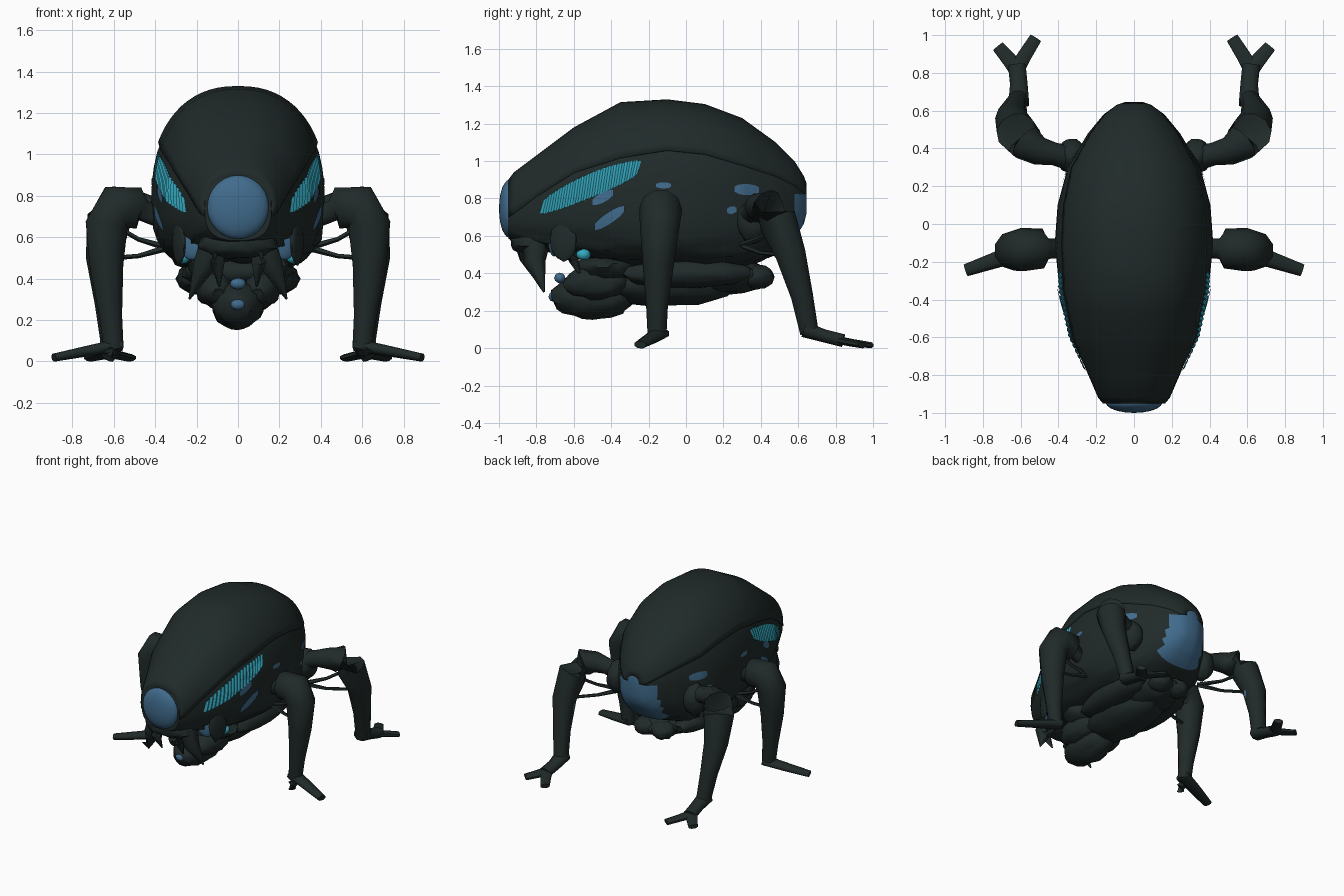
import bpy, bmesh, math, random
from mathutils import Vector

if "Cube" in bpy.data.objects:
    bpy.data.objects.remove(bpy.data.objects["Cube"])

random.seed(4)


def material(name, rgb):
    m = bpy.data.materials.new(name)
    m.diffuse_color = (*rgb, 1)
    m.use_nodes = True
    m.node_tree.nodes["Principled BSDF"].inputs["Base Color"].default_value = m.diffuse_color
    return m


DARK = material("dark green grey", (0.0145, 0.0235, 0.0225))
BLUE = material("steel blue", (0.052, 0.148, 0.265))
CYAN = material("bright cyan", (0.035, 0.40, 0.53))


def make(name, verts, faces, mats, mirror=False, angle=50):
    me = bpy.data.meshes.new(name)
    me.from_pydata([tuple(v) for v in verts], [], faces)
    bm = bmesh.new()
    bm.from_mesh(me)
    bmesh.ops.recalc_face_normals(bm, faces=bm.faces)
    bm.to_mesh(me)
    bm.free()
    ob = bpy.data.objects.new(name, me)
    bpy.context.collection.objects.link(ob)
    for m in mats:
        me.materials.append(m)
    bpy.ops.object.select_all(action='DESELECT')
    ob.select_set(True)
    bpy.context.view_layer.objects.active = ob
    bpy.ops.object.shade_smooth_by_angle(angle=math.radians(angle))
    if mirror:
        ob.modifiers.new("mirror", 'MIRROR').use_axis[0] = True
    return ob


def bridge(n_rings, n, closed=True):
    return [(i * n + j, i * n + (j + 1) % n, (i + 1) * n + (j + 1) % n, (i + 1) * n + j)
            for i in range(n_rings - 1) for j in range(n if closed else n - 1)]


# Body profile: y, half width, widest height, top, bottom, carapace edge height
PROFILE = [
    (-0.95, 0.165, 0.74, 0.90, 0.58, 0.70), (-0.92, 0.19, 0.74, 0.94, 0.57, 0.72),
    (-0.80, 0.245, 0.75, 1.03, 0.53, 0.81), (-0.60, 0.345, 0.76, 1.18, 0.48, 0.94),
    (-0.35, 0.405, 0.77, 1.315, 0.43, 1.02), (-0.10, 0.43, 0.77, 1.33, 0.41, 1.06),
    (0.10, 0.415, 0.77, 1.305, 0.41, 1.04), (0.30, 0.36, 0.77, 1.23, 0.42, 0.98),
    (0.48, 0.25, 0.78, 1.10, 0.49, 0.92), (0.58, 0.165, 0.79, 1.00, 0.58, 0.87),
    (0.63, 0.095, 0.80, 0.92, 0.66, 0.83), (0.645, 0.05, 0.82, 0.88, 0.72, 0.83)]
N_TOP, N_BOT, INNER = 2.3, 2.8, 0.975


def section(y):
    for a, b in zip(PROFILE, PROFILE[1:]):
        if y <= b[0]:
            t = max(0, (y - a[0]) / (b[0] - a[0]))
            return [p + (q - p) * t for p, q in zip(a, b)][1:]
    return PROFILE[-1][1:]


def ring_point(y, a, f=1.0):
    hw, zc, top, bot, _ = section(y)
    n = N_TOP if math.sin(a) > 0 else N_BOT
    c, s = math.cos(a), math.sin(a)
    h = top - zc if s > 0 else zc - bot
    return Vector((f * hw * math.copysign(abs(c) ** (2 / n), c), y,
                   zc + f * h * math.copysign(abs(s) ** (2 / n), s)))


def surface_x(y, z):
    hw, zc, top, bot, _ = section(y)
    n, h = (N_TOP, top - zc) if z > zc else (N_BOT, zc - bot)
    return INNER * hw * max(0, 1 - (abs(z - zc) / (h * INNER)) ** n) ** (1 / n)


# Inner body with slightly rough underside and a rear window chosen by position
ys = sorted({p[0] for p in PROFILE} | {-0.7, -0.47, -0.22, 0.0, 0.2, 0.4, 0.44, 0.53, 0.555, 0.61})
SEG = 48
verts = [ring_point(y, math.tau * j / SEG, INNER) for y in ys for j in range(SEG)]
for v in verts:
    if v.z < 0.62 and -0.9 < v.y < 0.42:
        v += Vector([random.uniform(-0.012, 0.012) for _ in range(3)])
faces = bridge(len(ys), SEG) + [tuple(range(SEG)), tuple(range((len(ys) - 1) * SEG, len(ys) * SEG))]
body = make("body", verts, faces, [DARK, BLUE])
for p in body.data.polygons:
    x, y, z = p.center
    if y > 0.58 and z < 0.83 or y > 0.48 and abs(x) < 0.17 and z < 0.7:
        p.material_index = 1

# Carapace over the back, with a raised rim
ARC = 25
verts = []
for y in ys:
    hw, zc, top, bot, edge = section(y)
    if edge > zc:
        a0 = math.asin(min(1, (edge - zc) / (top - zc)) ** (N_TOP / 2))
    else:
        a0 = -math.asin(((zc - edge) / (zc - bot)) ** (N_BOT / 2))
    verts += [ring_point(y, a0 + (math.pi - 2 * a0) * j / (ARC - 1)) for j in range(ARC)]
shell = make("carapace", verts, bridge(len(ys), ARC, False), [DARK])
sol = shell.modifiers.new("thickness", 'SOLIDIFY')
sol.thickness, sol.offset = 0.02, -1


# Plates that follow the side of the body
def side_plate(name, centre_line, half, mat, cols=6, pleat=0.0, lift=0.006):
    rows, verts = 5, []
    (y0, z0), (y1, z1), bulge = centre_line
    for i in range(cols + 1):
        t = i / cols
        w = half * (0.5 + 0.5 * math.sin(math.pi * min(1, max(0, t))) ** 0.6)
        y, zc = y0 + (y1 - y0) * t, z0 + (z1 - z0) * t + bulge * math.sin(math.pi * t)
        for j in range(rows):
            k = 2 * j / (rows - 1) - 1
            z = zc + w * k
            yy = y + 0.01 * k * (pleat > 0)
            verts.append((surface_x(yy, z) + lift + pleat * (i % 2), yy, z))
    return make(name, verts, bridge(cols + 1, rows, False), [mat], True, 25)


side_plate("pleated_side_vent", ((-0.77, 0.755), (-0.25, 0.965), 0.01), 0.07, CYAN, 36, 0.008, 0.003)
side_plate("cheek_window", ((-0.49, 0.645), (-0.33, 0.745), 0.0), 0.036, BLUE, lift=0.01)
side_plate("small_cheek_window", ((-0.50, 0.78), (-0.39, 0.83), 0.0), 0.028, BLUE)
side_plate("hip_window", ((0.26, 0.85), (0.39, 0.845), 0.0), 0.03, BLUE)
side_plate("small_hip_window", ((0.22, 0.735), (0.27, 0.74), 0.0), 0.02, BLUE)
side_plate("shoulder_window", ((-0.16, 0.87), (-0.08, 0.87), 0.0), 0.016, BLUE, lift=0.003)


# Ellipsoid lumps, optionally rough or turned around z
def lump(name, c, r, mat=DARK, rough=0.0, mirror=False, turn=0.0, sub=3):
    bm = bmesh.new()
    bmesh.ops.create_icosphere(bm, subdivisions=sub, radius=1)
    verts = []
    for v in bm.verts:
        k = 1 + random.uniform(-rough, rough)
        x, y = v.co.x * r[0] * k, v.co.y * r[1] * k
        verts.append((c[0] + x * math.cos(turn) - y * math.sin(turn),
                      c[1] + x * math.sin(turn) + y * math.cos(turn), c[2] + v.co.z * r[2] * k))
    faces = [tuple(v.index for v in f.verts) for f in bm.faces]
    bm.free()
    return make(name, verts, faces, [mat], mirror)


lump("front_window", (0, -0.945, 0.745), (0.15, 0.055, 0.155), BLUE)
lump("lower_eye", (0.225, -0.705, 0.575), (0.065, 0.022, 0.085), BLUE, 0, True, 0.4)
lump("cheek_guard", (0.285, -0.655, 0.575), (0.02, 0.075, 0.11), DARK, 0.04, True, -0.35)
lump("cyan_gill", (0.27, -0.55, 0.50), (0.035, 0.04, 0.03), CYAN, 0.1, True, 0, 2)
lump("jaw", (0, -0.5, 0.275), (0.125, 0.225, 0.12), DARK, 0.07)
lump("jaw_side", (0.11, -0.48, 0.35), (0.095, 0.17, 0.09), DARK, 0.08, True)
lump("throat", (0, -0.42, 0.43), (0.27, 0.17, 0.08), DARK, 0.06)
lump("belly", (0, -0.1, 0.35), (0.19, 0.38, 0.13), DARK, 0.06)
lump("belly_side", (0.17, 0.0, 0.40), (0.13, 0.35, 0.08), DARK, 0.06, True)
lump("rear_belly", (0, 0.2, 0.39), (0.19, 0.24, 0.1), DARK, 0.08)
lump("tail_lump", (0.07, 0.38, 0.38), (0.09, 0.09, 0.065), DARK, 0.08, True)
lump("belly_window", (0.17, 0.25, 0.385), (0.03, 0.035, 0.03), BLUE, 0, True, 0, 2)
lump("chin", (0, -0.84, 0.565), (0.19, 0.1, 0.07), DARK, 0.07)
lump("upper_mouth_window", (0, -0.675, 0.375), (0.04, 0.03, 0.028), BLUE, 0, False, 0, 2)
lump("lower_mouth_window", (0, -0.71, 0.275), (0.037, 0.025, 0.027), BLUE, 0, False, 0, 2)
lump("shin_window", (0.585, 0.56, 0.46), (0.02, 0.03, 0.05), BLUE, 0, True, 0, 2)


# Tapered limbs: each point is x, y, z, radius
def limb(name, pts, sides=10, flat=1.0):
    P = [Vector(p[:3]) for p in pts]
    verts = []
    for i, p in enumerate(P):
        d = (P[min(i + 1, len(P) - 1)] - P[max(i - 1, 0)]).normalized()
        u = d.cross(Vector((0, 1, 0)) if abs(d.y) < 0.75 else Vector((1, 0, 0))).normalized()
        w = d.cross(u)
        if abs(u.z) < abs(w.z):
            u, w = w, u
        for j in range(sides):
            a = math.tau * (j + 0.5) / sides
            verts.append(p + pts[i][3] * (u * math.cos(a) * flat + w * math.sin(a)))
    n = len(P)
    faces = bridge(n, sides) + [tuple(range(sides)), tuple(range((n - 1) * sides, n * sides))]
    return make(name, verts, faces, [DARK], True, 62)


limb("front_leg", [(0.37, -0.13, 0.69, 0.05), (0.46, -0.13, 0.73, 0.055), (0.48, -0.13, 0.74, 0.105),
                   (0.59, -0.135, 0.745, 0.115), (0.635, -0.14, 0.66, 0.107), (0.635, -0.148, 0.46, 0.085),
                   (0.615, -0.155, 0.22, 0.058), (0.60, -0.155, 0.06, 0.05)])
limb("rear_leg", [(0.30, 0.34, 0.70, 0.07), (0.42, 0.37, 0.74, 0.06), (0.50, 0.385, 0.755, 0.075),
                  (0.57, 0.43, 0.755, 0.1), (0.625, 0.49, 0.68, 0.107), (0.65, 0.56, 0.5, 0.085),
                  (0.63, 0.62, 0.28, 0.062), (0.61, 0.66, 0.08, 0.052)])
lump("hip", (0.33, 0.36, 0.68), (0.08, 0.09, 0.12), DARK, 0.06, True)
# Feet
limb("front_toe", [(0.57, -0.14, 0.08, 0.055), (0.70, -0.18, 0.055, 0.048), (0.89, -0.245, 0.018, 0.035)], 8, 0.6)
limb("front_spur", [(0.61, -0.15, 0.09, 0.045), (0.615, -0.20, 0.045, 0.04), (0.63, -0.235, 0.018, 0.035)], 8, 0.5)
limb("rear_foot", [(0.61, 0.63, 0.10, 0.06), (0.61, 0.74, 0.065, 0.05), (0.62, 0.84, 0.04, 0.05)], 8, 0.75)
limb("rear_inner_toe", [(0.63, 0.80, 0.045, 0.045), (0.58, 0.89, 0.03, 0.04), (0.52, 0.985, 0.016, 0.035)], 8, 0.5)
limb("rear_outer_toe", [(0.61, 0.80, 0.045, 0.045), (0.66, 0.87, 0.03, 0.042), (0.72, 0.94, 0.016, 0.035)], 8, 0.5)
# Thin struts between body and legs
for n, y0, y1 in (("front", -0.1, -0.13), ("rear", 0.3, 0.5)):
    limb(n + "_upper_strut", [(0.34, y0, 0.55, 0.018), (0.48, (y0 + y1) / 2, 0.59, 0.012), (0.6, y1, 0.66, 0.012)], 5)
    limb(n + "_lower_strut", [(0.34, y0, 0.55, 0.018), (0.48, (y0 + y1) / 2, 0.51, 0.012), (0.6, y1, 0.5, 0.012)], 5)
# Fangs around the mouth
limb("outer_fang", [(0.12, -0.80, 0.57, 0.075), (0.165, -0.81, 0.46, 0.06), (0.235, -0.76, 0.30, 0.005)], 6)
limb("inner_fang", [(0.08, -0.87, 0.57, 0.05), (0.10, -0.86, 0.48, 0.035), (0.09, -0.80, 0.36, 0.005)], 6)
limb("side_fang", [(0.20, -0.62, 0.54, 0.05), (0.22, -0.60, 0.47, 0.03), (0.21, -0.57, 0.40, 0.01)], 6)
